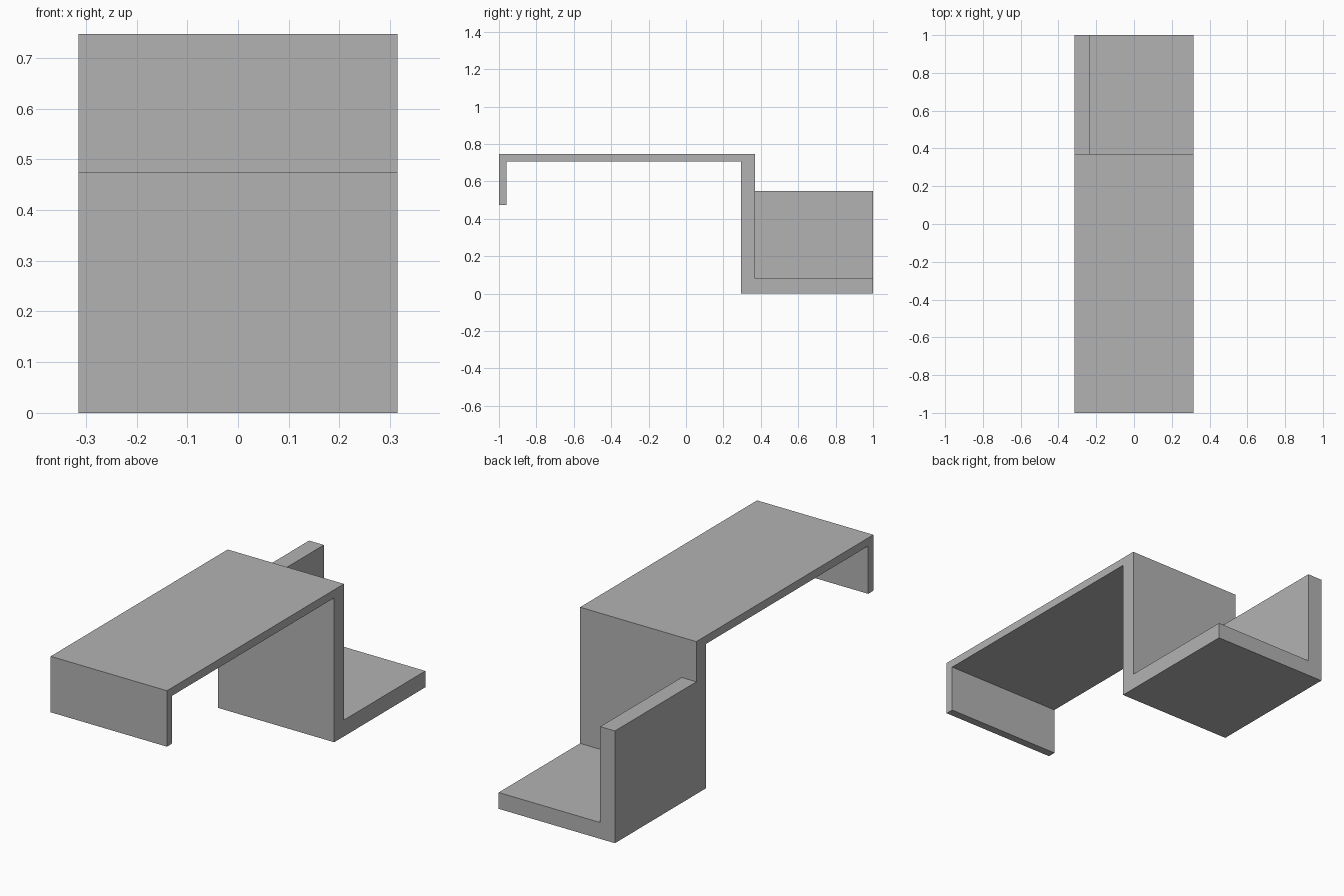
import bpy
import bmesh

cube = bpy.data.objects.get("Cube")
if cube:
    bpy.data.objects.remove(cube, do_unlink=True)

HALF_WIDTH = 0.315
HEIGHT = 0.747
RISER_FRONT, RISER_BACK = 0.295, 0.37
FLOOR, WALL_TOP, WALL = 0.08, 0.55, 0.08
SHEET = 0.04

grey = bpy.data.materials.new("plain grey")
grey.use_nodes = True
colour = (0.45, 0.45, 0.45, 1)
grey.diffuse_color = colour
grey.node_tree.nodes["Principled BSDF"].inputs["Base Color"].default_value = colour


def extrude_profile(name, profile, x0, x1):
    """Solid made by sweeping a (y, z) outline from x0 to x1."""
    bm = bmesh.new()
    face = bm.faces.new([bm.verts.new((x0, y, z)) for y, z in profile])
    swept = bmesh.ops.extrude_face_region(bm, geom=[face])["geom"]
    verts = [v for v in swept if isinstance(v, bmesh.types.BMVert)]
    bmesh.ops.translate(bm, verts=verts, vec=(x1 - x0, 0, 0))
    bmesh.ops.recalc_face_normals(bm, faces=bm.faces)
    mesh = bpy.data.meshes.new(name)
    bm.to_mesh(mesh)
    bm.free()
    mesh.materials.append(grey)
    obj = bpy.data.objects.new(name, mesh)
    bpy.context.collection.objects.link(obj)
    return obj


# Front lip, top plate, riser and the solid block for the rear tray
bracket = extrude_profile("bracket", [
    (-1, 0.473), (-1, HEIGHT), (RISER_BACK, HEIGHT), (RISER_BACK, WALL_TOP),
    (1, WALL_TOP), (1, 0), (RISER_FRONT, 0), (RISER_FRONT, HEIGHT - SHEET),
    (SHEET - 1, HEIGHT - SHEET), (SHEET - 1, 0.473),
], -HALF_WIDTH, HALF_WIDTH)

# Hollow the tray, leaving its floor and the wall on the right side
cutter = extrude_profile("tray_cutter", [
    (RISER_BACK, FLOOR), (RISER_BACK, 1), (1.2, 1), (1.2, FLOOR),
], WALL - HALF_WIDTH, 1)
cutter.hide_render = True
cutter.display_type = 'WIRE'
hollow = bracket.modifiers.new("hollow tray", 'BOOLEAN')
hollow.operation = 'DIFFERENCE'
hollow.solver = 'EXACT'
hollow.object = cutter

# Bake the cut and drop the helper
bpy.context.view_layer.objects.active = bracket
bpy.ops.object.modifier_apply(modifier=hollow.name)
bpy.data.objects.remove(cutter, do_unlink=True)
